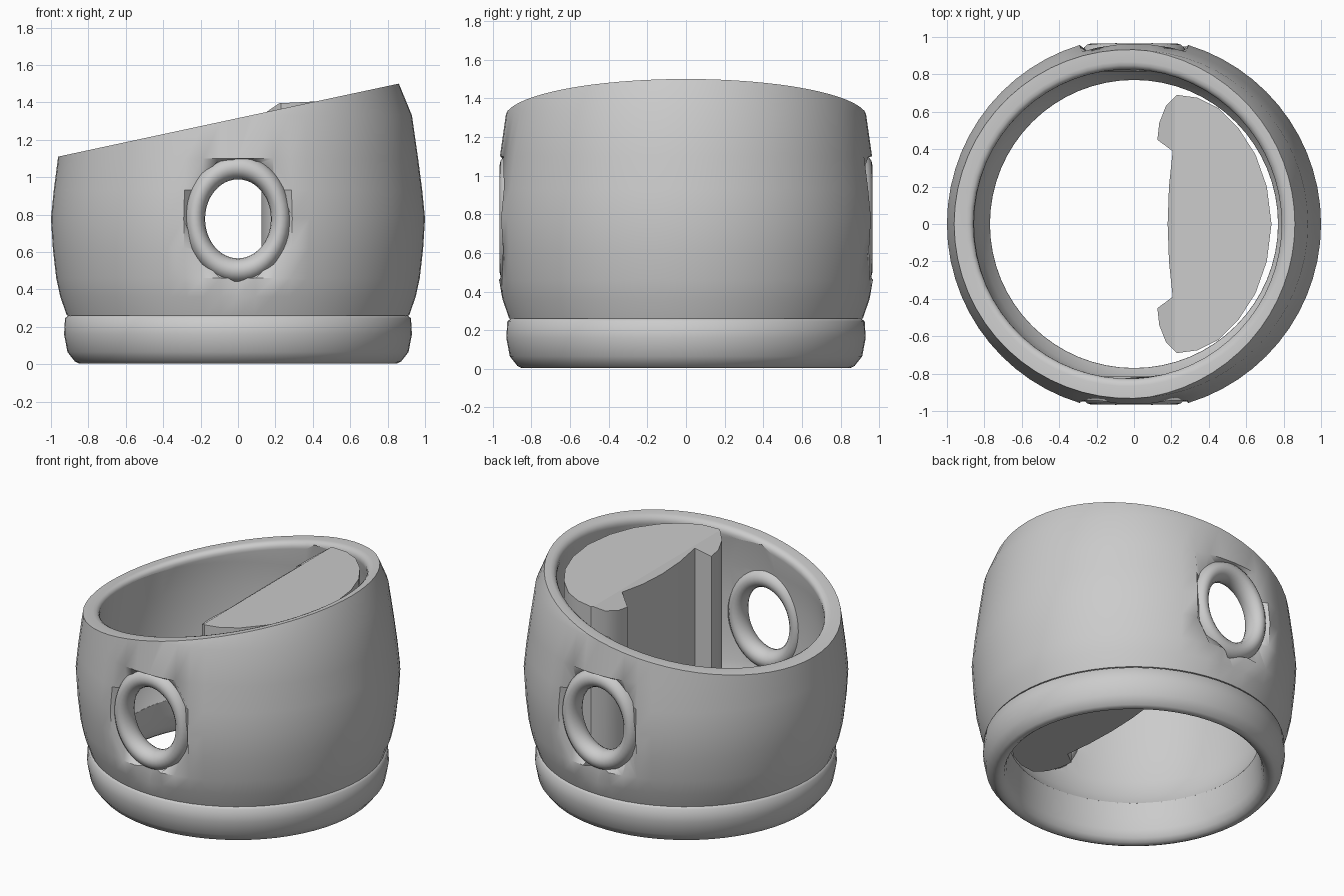
import bpy, bmesh, math
from mathutils import Vector

if "Cube" in bpy.data.objects:
    bpy.data.objects.remove(bpy.data.objects["Cube"])

C = bpy.context


def add_object(name, bm, angle=40):
    bmesh.ops.recalc_face_normals(bm, faces=bm.faces)
    me = bpy.data.meshes.new(name)
    bm.to_mesh(me)
    bm.free()
    ob = bpy.data.objects.new(name, me)
    C.collection.objects.link(ob)
    smooth(ob, angle)
    return ob


def smooth(ob, angle=40):
    bpy.ops.object.select_all(action='DESELECT')
    ob.select_set(True)
    C.view_layer.objects.active = ob
    bpy.ops.object.shade_smooth_by_angle(angle=math.radians(angle))


def lathe(profile, n=64):
    """Revolve a closed (radius, z) profile around z."""
    bm = bmesh.new()
    rings = []
    for i in range(n):
        a = 2 * math.pi * i / n
        rings.append([bm.verts.new((r * math.cos(a), r * math.sin(a), z)) for r, z in profile])
    m = len(profile)
    for i in range(n):
        p, q = rings[i], rings[(i + 1) % n]
        for j in range(m):
            k = (j + 1) % m
            bm.faces.new((p[j], q[j], q[k], p[k]))
    return bm


def prism(points, depth):
    """Extrude a closed outline along the depth vector."""
    bm = bmesh.new()
    face = bm.faces.new([bm.verts.new(p) for p in points])
    ext = bmesh.ops.extrude_face_region(bm, geom=[face], use_keep_orig=True)
    bmesh.ops.translate(bm, vec=depth, verts=[v for v in ext['geom'] if isinstance(v, bmesh.types.BMVert)])
    return bm


def slice_off(bm, point, normal):
    """Remove everything above a plane; return the edges of the cut."""
    cut = bmesh.ops.bisect_plane(
        bm, geom=bm.verts[:] + bm.edges[:] + bm.faces[:], dist=1e-5,
        plane_co=point, plane_no=Vector(normal).normalized(), clear_outer=True)
    return [e for e in cut['geom_cut'] if isinstance(e, bmesh.types.BMEdge)]


# Base ring
add_object("base_ring", lathe([
    (0.80, 0.03), (0.825, 0.01), (0.85, 0.004), (0.872, 0.014), (0.912, 0.065), (0.93, 0.16), (0.925, 0.245),
    (0.905, 0.262), (0.77, 0.262), (0.775, 0.16), (0.785, 0.08)]), 50)

# Main shell, cut off by a slanted plane, with a rounded inner rim
shell_bm = lathe([
    (0.915, 0.26), (0.95, 0.36), (0.972, 0.46), (0.99, 0.62), (1.0, 0.78), (0.985, 0.93),
    (0.963, 1.1), (0.93, 1.33), (0.86, 1.50), (0.80, 1.64),
    (0.74, 1.64), (0.775, 1.50), (0.82, 1.3), (0.855, 1.1), (0.868, 0.93), (0.87, 0.78),
    (0.865, 0.62), (0.85, 0.46), (0.82, 0.34), (0.77, 0.26)])
rim = slice_off(shell_bm, (0.86, 0, 1.50), (-0.39, 0, 1.82))
bmesh.ops.bridge_loops(shell_bm, edges=rim)
inner_rim = []
for e in rim:
    mid = (e.verts[0].co + e.verts[1].co) / 2
    if mid.xy.length < 0.86 - 0.045 * mid.x:
        inner_rim.append(e)
bmesh.ops.bevel(shell_bm, geom=inner_rim, offset=0.05, segments=4, profile=0.5, affect='EDGES')
shell = add_object("shell", shell_bm)

# Oval window cutter through front and back
HX, HZ, ZC = 0.265, 0.317, 0.777
oval = [(HX * math.cos(math.tau * i / 48), -1.5, ZC + HZ * math.sin(math.tau * i / 48)) for i in range(48)]
cutter = add_object("window_cutter", prism(oval, (0, 3, 0)))
cutter.hide_render = True
mod = shell.modifiers.new("windows", 'BOOLEAN')
mod.object = cutter
mod.operation = 'DIFFERENCE'
mod.solver = 'EXACT'
C.view_layer.objects.active = shell
bpy.ops.object.modifier_apply(modifier=mod.name)
bpy.data.objects.remove(cutter)

# Press the outer window edges in towards the eyelets
for v in shell.data.vertices:
    on_edge = abs((v.co.x / HX) ** 2 + ((v.co.z - ZC) / HZ) ** 2 - 1) < 0.03
    if on_edge and abs(v.co.y) > 0.9:
        v.co.y = math.copysign(0.91, v.co.y)
smooth(shell)

# Eyelet rings around both windows
for name, side in (("front_eyelet", -1), ("back_eyelet", 1)):
    bpy.ops.mesh.primitive_torus_add(
        major_radius=0.23, minor_radius=0.054, major_segments=48, minor_segments=16,
        location=(0, side * 0.89, ZC), rotation=(math.pi / 2, 0, 0))
    ring = C.object
    ring.name = name
    ring.scale = (1, 1.2, 1.39)
    smooth(ring, 60)

# Inner block: D-shaped prism with two lips, mirrored in y, top tilted and chamfered
half = [(0.18, 0), (0.187, 0.2), (0.207, 0.39), (0.125, 0.45), (0.135, 0.54), (0.17, 0.63), (0.23, 0.69),
        (0.34, 0.675), (0.45, 0.62), (0.56, 0.51), (0.65, 0.37), (0.71, 0.2), (0.735, 0)]
outline = half + [(x, -y) for x, y in half[-2:0:-1]]
block = prism([(x, y, 0.26) for x, y in outline], (0, 0, 1.3))
for normal in ((-0.05, 0, 1), (-0.055, 0, 0.08)):
    edges = slice_off(block, (0.22, 0, 1.395), normal)
    bmesh.ops.holes_fill(block, edges=edges, sides=0)
add_object("inner_block", block, 30)
